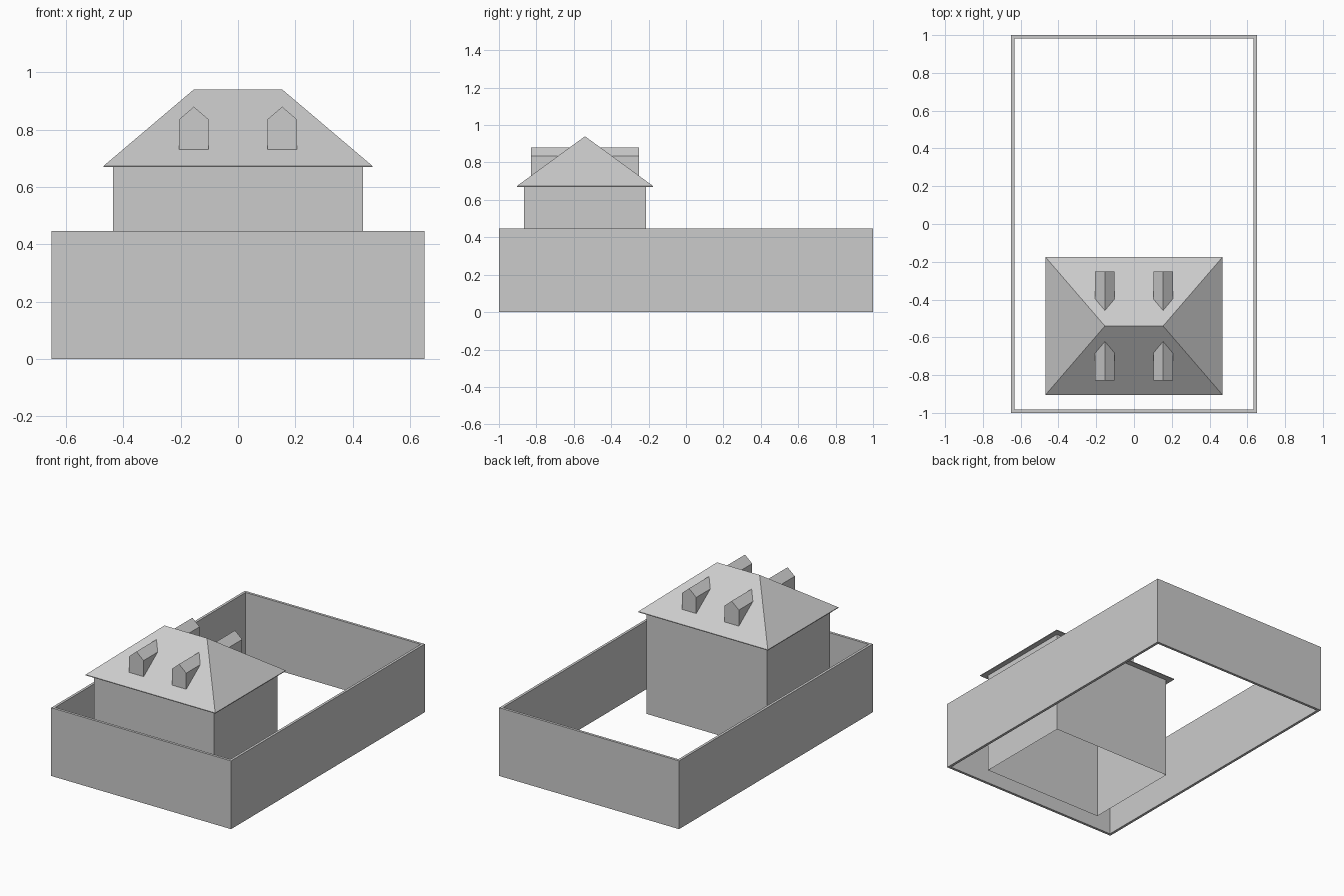
import bpy
import bmesh

if "Cube" in bpy.data.objects:
    bpy.data.objects.remove(bpy.data.objects["Cube"])

YC = -0.54                      # house centre in y
EAVE_Z, RIDGE_Z = 0.674, 0.94
ROOF_HALF_Y = 0.364


def make(name, verts, faces):
    mesh = bpy.data.meshes.new(name)
    mesh.from_pydata(verts, [], faces)
    bm = bmesh.new()
    bm.from_mesh(mesh)
    bmesh.ops.recalc_face_normals(bm, faces=bm.faces)
    bm.to_mesh(mesh)
    bm.free()
    obj = bpy.data.objects.new(name, mesh)
    bpy.context.collection.objects.link(obj)
    return obj


def rect(hx, hy, z, cy=0):
    return [(-hx, cy - hy, z), (hx, cy - hy, z), (hx, cy + hy, z), (-hx, cy + hy, z)]


def bridge(a, b, n=4):
    """Quads joining two closed loops that start at indices a and b."""
    return [(a + i, a + (i + 1) % n, b + (i + 1) % n, b + i) for i in range(n)]


# Courtyard wall: a hollow rectangular ring
W, L, H, T = 0.65, 1.0, 0.446, 0.017
make("courtyard_wall",
     rect(W, L, 0) + rect(W, L, H) + rect(W - T, L - T, H) + rect(W - T, L - T, 0),
     bridge(0, 4) + bridge(4, 8) + bridge(8, 12) + bridge(12, 0))

# House walls: open shell below the roof
make("house_walls",
     rect(0.435, 0.327, 0, YC) + rect(0.435, 0.327, 0.67, YC),
     bridge(0, 4))

# Hipped roof with a thin fascia and flat underside
make("hip_roof",
     rect(0.468, ROOF_HALF_Y, 0.669, YC) + rect(0.468, ROOF_HALF_Y, EAVE_Z, YC)
     + [(-0.154, YC, RIDGE_Z), (0.154, YC, RIDGE_Z)],
     [(3, 2, 1, 0)] + bridge(0, 4)
     + [(4, 5, 9, 8), (5, 6, 9), (6, 7, 8, 9), (7, 4, 8)])


# Dormers: gabled profile run back into the roof slope
def dormer(name, x, side):
    w = 0.052
    profile = [(-w, 0.73), (w, 0.73), (w, 0.835), (0, 0.88), (-w, 0.835)]
    front = [(x + px, YC + side * 0.289, z) for px, z in profile]
    back = []
    for px, z in profile:
        depth = ROOF_HALF_Y * (RIDGE_Z - z) / (RIDGE_Z - EAVE_Z)
        back.append((x + px, YC + side * (depth - 0.003), z))
    make(name, front + back,
         [(0, 1, 2, 3, 4), (5, 6, 7, 8, 9)] + bridge(0, 5, 5))


for side, where in ((-1, "front"), (1, "back")):
    for x, hand in ((-0.154, "left"), (0.154, "right")):
        dormer(f"dormer_{where}_{hand}", x, side)
